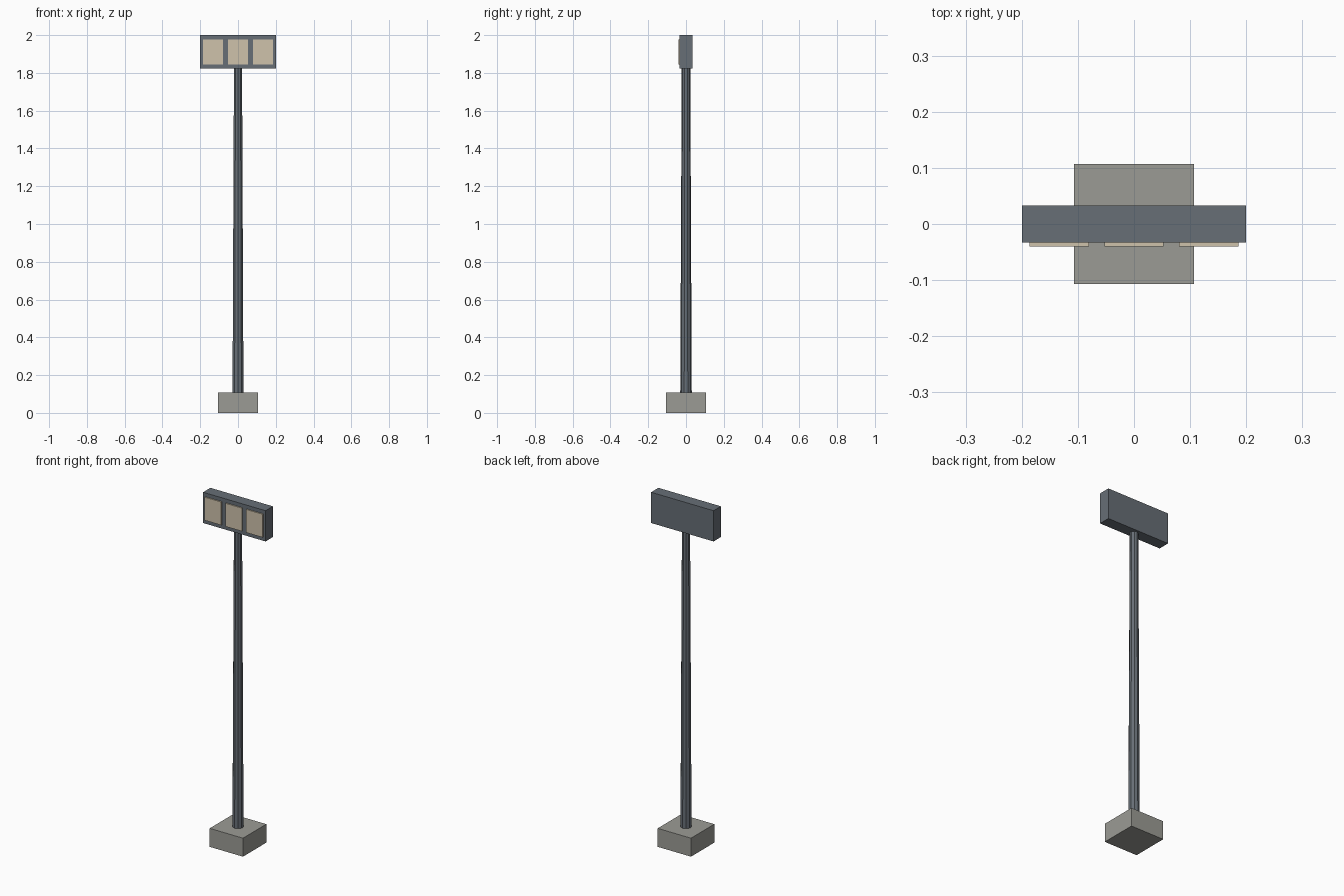
import bpy

cube = bpy.data.objects.get("Cube")
if cube:
    bpy.data.objects.remove(cube, do_unlink=True)


def material(name, rgb):
    mat = bpy.data.materials.new(name)
    mat.use_nodes = True
    color = (*rgb, 1)
    mat.diffuse_color = color
    mat.node_tree.nodes["Principled BSDF"].inputs["Base Color"].default_value = color
    return mat


concrete = material("concrete grey", (0.33, 0.33, 0.30))
steel = material("blue grey steel", (0.135, 0.157, 0.18))
lens = material("warm cream lens", (0.62, 0.54, 0.41))


def finish(name, mat):
    obj = bpy.context.object
    obj.name = obj.data.name = name
    obj.data.materials.append(mat)
    return obj


def box(name, mat, size, center):
    bpy.ops.mesh.primitive_cube_add(size=1, location=center)
    obj = finish(name, mat)
    obj.scale = size
    bpy.ops.object.transform_apply(location=False, rotation=False, scale=True)
    return obj


FOOT_HEIGHT = 0.107
HEAD_BOTTOM = 1.822
HEAD_MIDDLE = (HEAD_BOTTOM + 2) / 2

# Square concrete footing
box("footing", concrete, (0.213, 0.213, FOOT_HEIGHT), (0, 0, FOOT_HEIGHT / 2))

# Tapered ten-sided pole
bpy.ops.mesh.primitive_cone_add(
    vertices=10, radius1=0.0305, radius2=0.0225,
    depth=HEAD_BOTTOM - FOOT_HEIGHT,
    location=(0, 0, (HEAD_BOTTOM + FOOT_HEIGHT) / 2))
finish("pole", steel)

# Lamp housing
box("lamp_housing", steel, (0.4, 0.0667, 2 - HEAD_BOTTOM), (0, 0, HEAD_MIDDLE))

# Three lamp panels on the front of the housing
for side, name in ((-1, "right_lamp"), (0, "middle_lamp"), (1, "left_lamp")):
    box(name, lens, (0.106, 0.009, 0.134), (side * 0.133, -0.0355, HEAD_MIDDLE))
